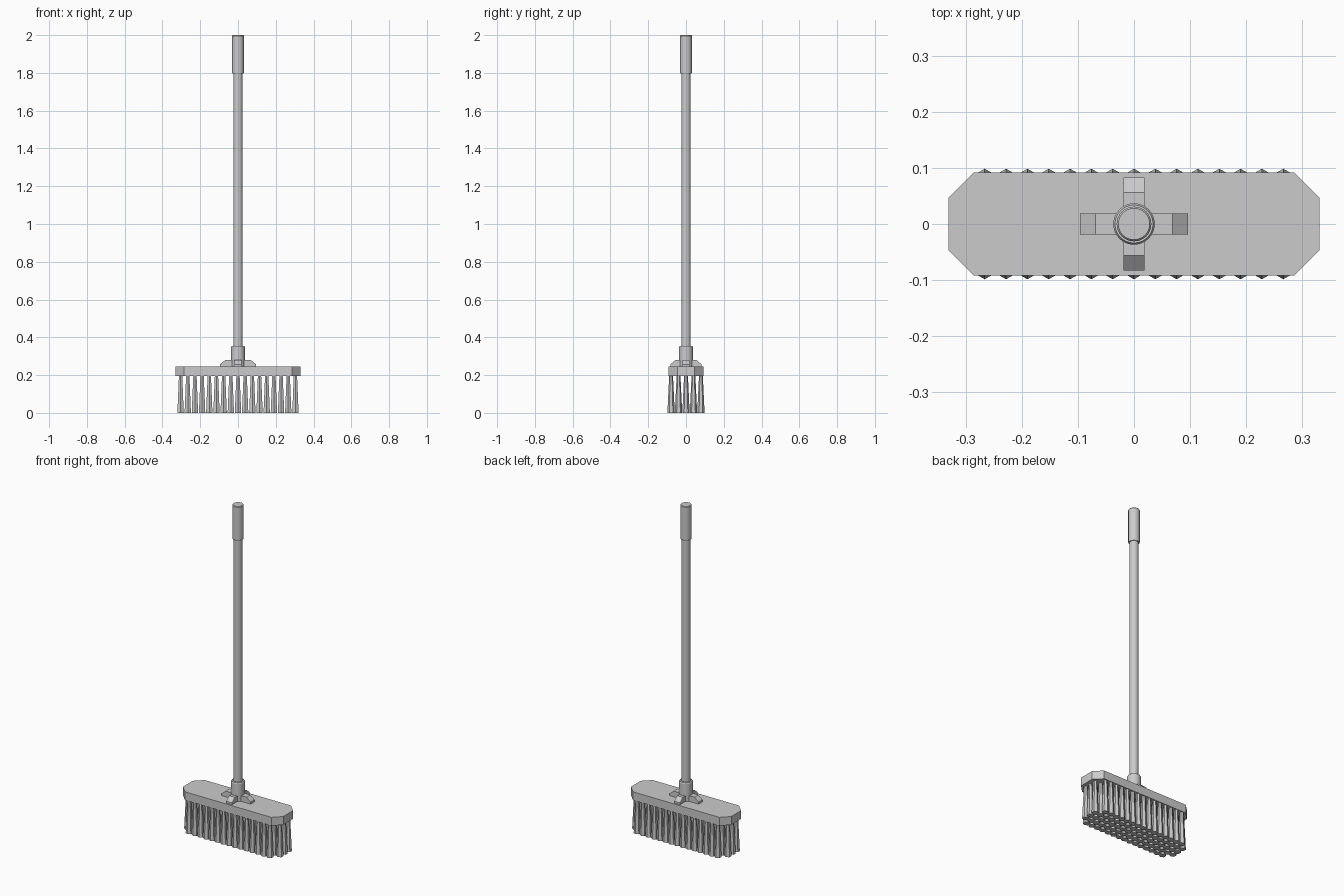
import bpy, bmesh, math
from mathutils import Matrix

if "Cube" in bpy.data.objects:
    bpy.data.objects.remove(bpy.data.objects["Cube"])


def finish(name, bm, smooth=False):
    bmesh.ops.recalc_face_normals(bm, faces=bm.faces[:])
    me = bpy.data.meshes.new(name)
    bm.to_mesh(me)
    bm.free()
    ob = bpy.data.objects.new(name, me)
    bpy.context.collection.objects.link(ob)
    if smooth:
        bpy.ops.object.select_all(action='DESELECT')
        ob.select_set(True)
        bpy.context.view_layer.objects.active = ob
        bpy.ops.object.shade_smooth_by_angle(angle=math.radians(30))
    return ob


def prism(bm, points, offset):
    """Extrude a closed outline by an offset vector."""
    face = bm.faces.new([bm.verts.new(p) for p in points])
    ext = bmesh.ops.extrude_face_region(bm, geom=[face])
    verts = [v for v in ext["geom"] if isinstance(v, bmesh.types.BMVert)]
    bmesh.ops.translate(bm, verts=verts, vec=offset)
    return verts


def lathe(name, profile, sides=24):
    """Closed solid of revolution from (radius, height) pairs."""
    bm = bmesh.new()
    rings = [[bm.verts.new((r * math.cos(2 * math.pi * i / sides),
                            r * math.sin(2 * math.pi * i / sides), z))
              for i in range(sides)] for r, z in profile]
    for a, b in zip(rings, rings[1:]):
        for i in range(sides):
            j = (i + 1) % sides
            bm.faces.new((a[i], a[j], b[j], b[i]))
    bm.faces.new(rings[0][::-1])
    bm.faces.new(rings[-1])
    return finish(name, bm, True)


# Head block with chamfered corners
X, Y, C = 0.331, 0.092, 0.046
outline = [(X, -Y + C), (X, Y - C), (X - C, Y), (-X + C, Y),
           (-X, Y - C), (-X, -Y + C), (-X + C, -Y), (X - C, -Y)]
bm = bmesh.new()
prism(bm, [(x, y, 0.195) for x, y in outline], (0, 0, 0.05))
finish("head_block", bm)

# Flared hexagonal bristle tufts, outer rows shorter to follow the chamfers
bm = bmesh.new()
for row in range(-2, 3):
    half = 7 if abs(row) == 2 else 8
    for col in range(-half, half + 1):
        place = (Matrix.Translation((col * 0.038, row * 0.0395, 0.1))
                 @ Matrix.Rotation(math.radians(30), 4, 'Z'))
        tuft = bmesh.ops.create_cone(bm, cap_ends=True, segments=6, radius1=0.0195,
                                     radius2=0.010, depth=0.2)["verts"]
        # Keep a hexagon corner pointing along y
        if abs(max(v.co.y for v in tuft) - 0.0195) < 1e-4:
            place = Matrix.Translation(place.translation)
        bmesh.ops.transform(bm, matrix=place, verts=tuft)
finish("bristles", bm)

# Four sloped braces around the socket
bm = bmesh.new()
for k in range(4):
    reach = 0.096 if k % 2 == 0 else 0.083
    prof = [(0.01, 0.243), (reach, 0.243), (reach, 0.257),
            (reach - 0.027, 0.279), (0.01, 0.279)]
    before = set(bm.verts)
    prism(bm, [(x, -0.0185, z) for x, z in prof], (0, 0.037, 0))
    new = [v for v in bm.verts if v not in before]
    bmesh.ops.rotate(bm, verts=new, cent=(0, 0, 0),
                     matrix=Matrix.Rotation(k * math.pi / 2, 3, 'Z'))
finish("socket_braces", bm)

# Socket, pole and grip
lathe("handle_socket", [(0.037, 0.243), (0.037, 0.35), (0.034, 0.355)])
lathe("handle_pole", [(0.0245, 0.30), (0.0245, 1.82)])
lathe("hand_grip", [(0.029, 1.797), (0.031, 1.80), (0.031, 1.996), (0.028, 2.0)])
